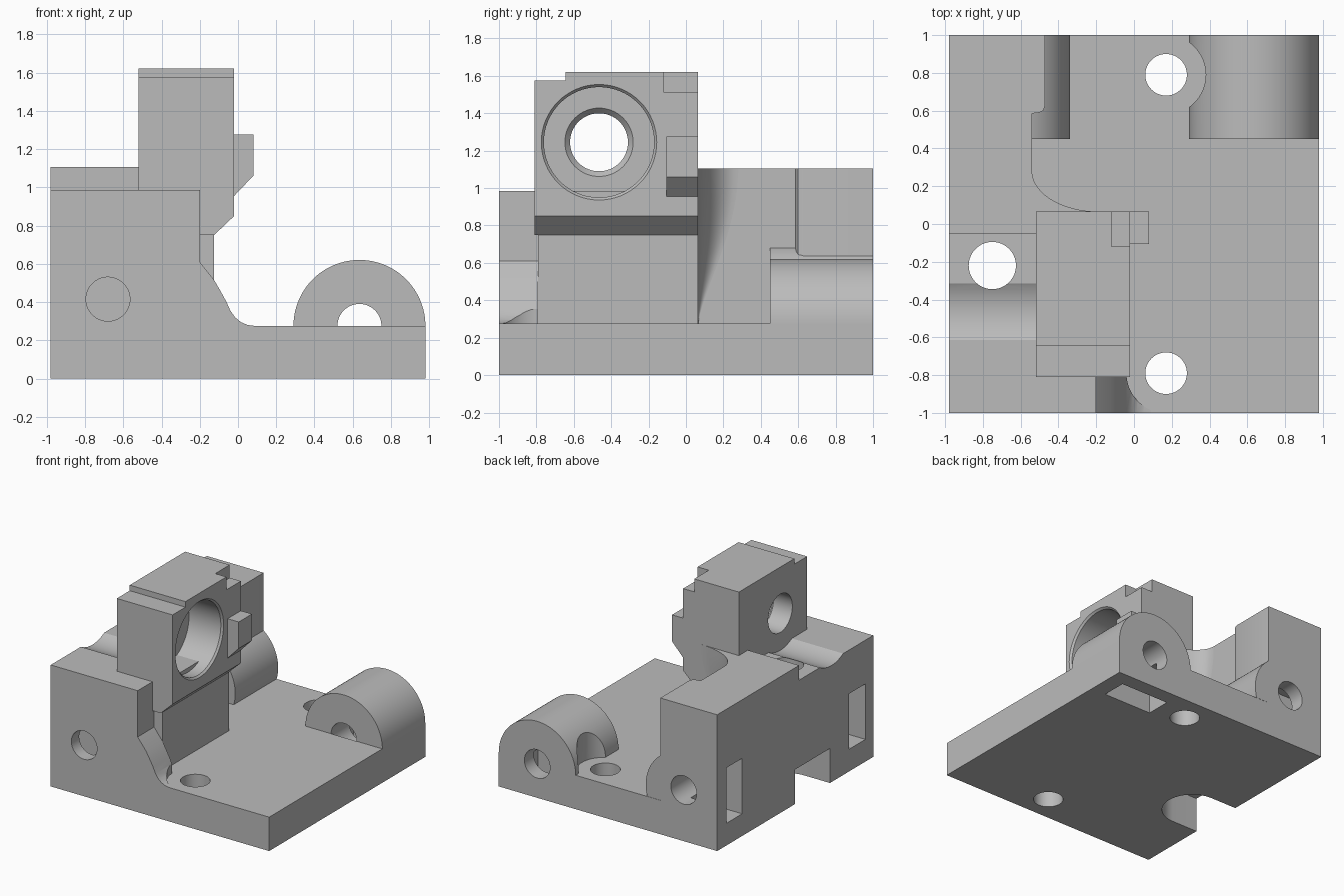
import bpy, bmesh
from math import sin, cos, pi, radians

cube = bpy.data.objects.get("Cube")
if cube:
    bpy.data.objects.remove(cube, do_unlink=True)

grey = bpy.data.materials.new("light_grey")
grey.use_nodes = True
grey.diffuse_color = (0.5, 0.5, 0.5, 1)
grey.node_tree.nodes["Principled BSDF"].inputs["Base Color"].default_value = (0.5, 0.5, 0.5, 1)


def loft(name, rings):
    """Closed solid through matching rings of 3D points."""
    bm = bmesh.new()
    loops = [[bm.verts.new(p) for p in ring] for ring in rings]
    n = len(loops[0])
    for a, b in zip(loops, loops[1:]):
        for i in range(n):
            j = (i + 1) % n
            bm.faces.new((a[i], a[j], b[j], b[i]))
    bm.faces.new(loops[0][::-1])
    bm.faces.new(loops[-1])
    bmesh.ops.recalc_face_normals(bm, faces=bm.faces)
    mesh = bpy.data.meshes.new(name)
    bm.to_mesh(mesh)
    bm.free()
    mesh.materials.append(grey)
    obj = bpy.data.objects.new(name, mesh)
    bpy.context.collection.objects.link(obj)
    return obj


def place(p, axis, d):
    u, v = p
    return {"x": (d, u, v), "y": (u, d, v), "z": (u, v, d)}[axis]


def prism(name, pts, axis, a, b):
    return loft(name, [[place(p, axis, d) for p in pts] for d in (a, b)])


def arc(c, r, start=0, end=360, n=64):
    steps = n if end - start == 360 else n + 1
    angles = [radians(start + (end - start) * i / n) for i in range(steps)]
    return [(c[0] + r * cos(t), c[1] + r * sin(t)) for t in angles]


def rod(name, c, axis, a, b, r, r2=None):
    return loft(name, [[place(p, axis, d) for p in arc(c, rad)]
                       for d, rad in ((a, r), (b, r2 or r))])


def box(name, x, y, z):
    return prism(name, [(x[0], y[0]), (x[1], y[0]), (x[1], y[1]), (x[0], y[1])], "z", *z)


def cut(obj, cutters):
    bpy.context.view_layer.objects.active = obj
    for c in cutters:
        mod = obj.modifiers.new(c.name, "BOOLEAN")
        mod.operation, mod.solver, mod.object = "DIFFERENCE", "EXACT", c
        bpy.ops.object.modifier_apply(modifier=mod.name)


FLOOR = 0.275
LEFT, RIGHT = (-0.68, 0.415), (0.635, FLOOR)   # rod axes (x, z)
LENS = (-0.465, 1.245)                         # bore axis (y, z)

# Solid parts
base = box("base_plate", (-0.98, 0.98), (-1, 1), (0, FLOOR))
front_wall = prism("front_wall", [
    (-0.98, FLOOR), (0.09, FLOOR), (0.05, 0.28), (0.015, 0.295), (-0.015, 0.32),
    (-0.04, 0.355), (-0.06, 0.4), (-0.09, 0.455), (-0.125, 0.515), (-0.2, 0.61),
    (-0.2, 0.985), (-0.98, 0.985)], "y", -1, -0.79)
core = box("tower_foot", (-0.98, -0.125), (-0.79, 0.065), (FLOOR, 0.985))
rear_wall = prism("rear_wall", [
    (-0.98, -0.05), (-0.125, -0.05), (-0.125, 0.065), (-0.54, 0.065), (-0.54, 0.585),
    (-0.5, 0.59), (-0.48, 0.6), (-0.47, 0.63), (-0.47, 1), (-0.98, 1)], "z", FLOOR, 1.105)
tower = prism("tower", [
    (-0.52, 0.75), (-0.125, 0.75), (-0.02, 0.85), (-0.02, 1.62), (-0.52, 1.62)],
    "y", -0.81, 0.065)
key = prism("side_key", [
    (-0.02, 0.955), (0.08, 1.06), (0.08, 1.275), (-0.02, 1.275)], "y", -0.105, 0.065)

# Corner fillet that widens towards the top
rings = []
for i in range(17):
    t = i / 16
    s = max(0.01, sin(t * pi / 2) ** 1.3)
    curve = [(-0.54 + 0.36 * s * (1 - cos(radians(a))),
              0.065 + 0.215 * s * (1 - sin(radians(a)))) for a in range(0, 91, 6)]
    z = FLOOR + (1.105 - FLOOR) * t
    rings.append([(-0.54, 0.065, z)] + [(x, y, z) for x, y in curve[::-1]])
loft("corner_fillet", rings)

# Rod bosses
right_boss = prism("right_boss", arc(RIGHT, 0.345, 0, 180), "y", 0.45, 1)
left_boss = prism("left_boss", [(-0.68, FLOOR)] + arc((-0.68, 0.37), 0.34, -16, 90, 40),
                  "y", 0.45, 1)

# Cutters
screws = [rod("screw_hole", (0.17, s * 0.79), "z", -0.1, 0.5, 0.11) for s in (-1, 1)]
reliefs = [rod("head_relief", (0.17, s * 0.79), "z", FLOOR - 0.002, 1, 0.21) for s in (-1, 1)]
slots = [box("nut_slot", (-1.1, -0.66), y, (0.18, 0.63)) for y in ((-0.9, -0.69), (0.68, 0.88))]
front_bore = rod("front_bore", LEFT, "y", -1.1, -0.68, 0.115)
rear_bore = rod("rear_bore", LEFT, "y", 0.66, 1.1, 0.115)
right_bore = rod("right_bore", RIGHT, "y", 0.449, 1.1, 0.115)
bottom_slot = box("bottom_nut_slot", (0.42, 0.85), (0.68, 0.88), (-0.1, 0.3))
groove = rod("lens_groove", LENS, "x", -1.1, -0.5, 0.3)
drop_hole = rod("drop_hole", (-0.75, -0.22), "z", 0.1, 1.2, 0.125)
notch = prism("bottom_notch", [(-1.1, -0.445)] + arc((-0.75, -0.22), 0.225, -90, 90, 32)
              + [(-1.1, 0.005)], "z", -0.1, 0.28)
bore = [rod("lens_through", LENS, "x", -0.7, 0.1, 0.155),
        rod("lens_bore", LENS, "x", -0.32, 0.1, 0.295),
        rod("lens_chamfer", LENS, "x", -0.035, -0.01, 0.295, 0.318),
        rod("inner_chamfer", LENS, "x", -0.35, -0.31, 0.155, 0.192)]
top_step = box("top_step", (-0.6, 0.1), (-0.9, -0.645), (1.575, 1.7))
corner_notch = box("corner_notch", (-0.12, 0.1), (-0.12, 0.2), (1.515, 1.7))

cut(base, screws + slots + [right_bore, bottom_slot, notch])
cut(front_wall, [reliefs[0], slots[0], front_bore])
cut(core, [slots[0], front_bore, groove, drop_hole, notch])
cut(rear_wall, [slots[1], rear_bore, notch])
cut(left_boss, [slots[1], rear_bore])
cut(right_boss, [reliefs[1], right_bore, bottom_slot])
cut(tower, bore + [top_step, corner_notch])

cutters = screws + reliefs + slots + bore + [
    front_bore, rear_bore, right_bore, bottom_slot, groove, drop_hole, notch,
    top_step, corner_notch]
for c in cutters:
    bpy.data.objects.remove(c, do_unlink=True)

# Smooth the round surfaces, keep the edges sharp
bpy.ops.object.select_all(action="DESELECT")
for obj in bpy.context.collection.objects:
    if obj.type == "MESH":
        obj.select_set(True)
bpy.context.view_layer.objects.active = tower
bpy.ops.object.shade_smooth_by_angle(angle=radians(25))
